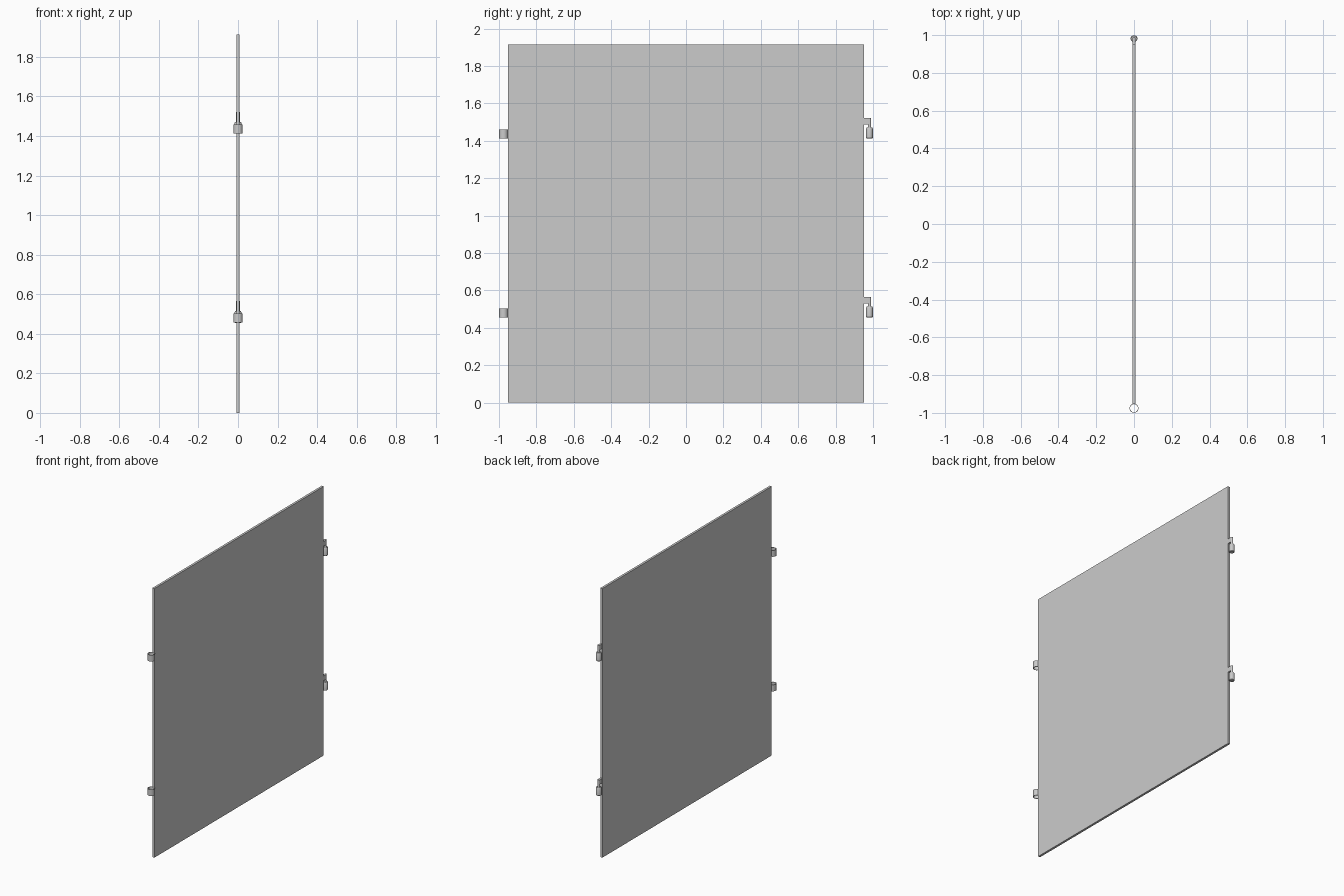
import bpy, bmesh
from math import cos, sin, tau

if "Cube" in bpy.data.objects:
    bpy.data.objects.remove(bpy.data.objects["Cube"])

SEG = 24


def lathe(name, profile, y, z, closed=False):
    """Spin an (r, z) profile about a vertical axis at x=0."""
    bm = bmesh.new()
    rings = [[bm.verts.new((r * cos(tau * i / SEG), r * sin(tau * i / SEG), h))
              for i in range(SEG)] for r, h in profile]
    pairs = list(zip(rings, rings[1:]))
    if closed:
        pairs.append((rings[-1], rings[0]))
    for a, b in pairs:
        for i in range(SEG):
            j = (i + 1) % SEG
            bm.faces.new((a[i], a[j], b[j], b[i]))
    if not closed:
        bm.faces.new(rings[0][::-1])
        bm.faces.new(rings[-1])
    bmesh.ops.recalc_face_normals(bm, faces=bm.faces)
    return finish(name, bm, (0, y, z), True)


def box(name, size, loc):
    bm = bmesh.new()
    bmesh.ops.create_cube(bm, size=1)
    bmesh.ops.scale(bm, vec=size, verts=bm.verts)
    return finish(name, bm, loc)


def finish(name, bm, loc, smooth=False):
    mesh = bpy.data.meshes.new(name)
    bm.to_mesh(mesh)
    bm.free()
    ob = bpy.data.objects.new(name, mesh)
    ob.location = loc
    bpy.context.collection.objects.link(ob)
    if smooth:
        bpy.ops.object.select_all(action='DESELECT')
        ob.select_set(True)
        bpy.context.view_layer.objects.active = ob
        bpy.ops.object.shade_smooth_by_angle(angle=0.5)
    return ob


# Flat square panel
box("panel", (0.016, 1.904, 1.914), (0, 0, 0.957))

for level, z in (("lower", 0.479), ("upper", 1.436)):
    # Open socket ring on one edge
    lathe(level + "_socket_ring",
          [(0.024, -0.023), (0.024, 0.023), (0.0215, 0.023), (0.0215, -0.023)],
          -0.9755, z, closed=True)
    # Hinge pin on the other edge: thick chamfered foot and slim neck
    lathe(level + "_hinge_pin",
          [(0.015, -0.024), (0.018, -0.021), (0.018, 0.029), (0.015, 0.035),
           (0.009, 0.035), (0.009, 0.086)], 0.981, z)
    # Short arm joining the pin to the panel
    box(level + "_hinge_arm", (0.015, 0.031, 0.034), (0, 0.9655, z + 0.069))
